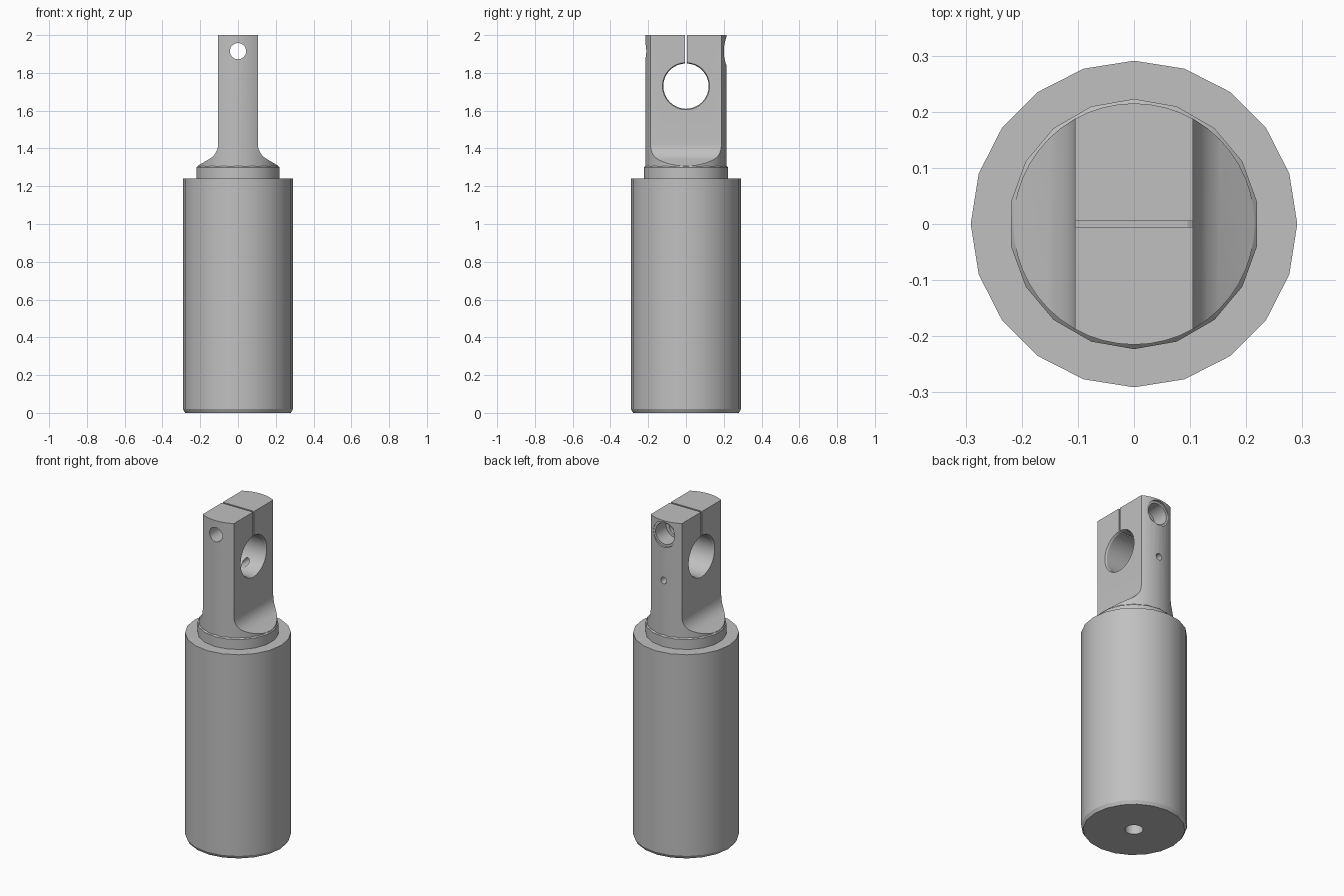
import bpy, bmesh
from math import pi, sin, cos, radians
from mathutils import Matrix

cube = bpy.data.objects.get("Cube")
if cube:
    bpy.data.objects.remove(cube, do_unlink=True)

steel = bpy.data.materials.new("grey_steel")
steel.use_nodes = True
GREY = (0.53, 0.53, 0.53, 1)
steel.diffuse_color = GREY
steel.node_tree.nodes["Principled BSDF"].inputs["Base Color"].default_value = GREY


def make_object(name, bm):
    bmesh.ops.recalc_face_normals(bm, faces=bm.faces)
    mesh = bpy.data.meshes.new(name)
    bm.to_mesh(mesh)
    bm.free()
    mesh.materials.append(steel)
    ob = bpy.data.objects.new(name, mesh)
    bpy.context.collection.objects.link(ob)
    return ob


def turned(name, profile, sides, matrix=Matrix(), start=pi / 2):
    """Closed solid turned from (radius, height) points, then placed by matrix."""
    bm = bmesh.new()
    rings = []
    for r, h in profile:
        angles = [start + 2 * pi * i / sides for i in range(sides)]
        rings.append([bm.verts.new((r * cos(a), r * sin(a), h)) for a in angles])
    for low, high in zip(rings, rings[1:]):
        for i in range(sides):
            j = (i + 1) % sides
            bm.faces.new((low[i], low[j], high[j], high[i]))
    bm.faces.new(rings[0])
    bm.faces.new(rings[-1])
    bmesh.ops.transform(bm, matrix=matrix, verts=bm.verts)
    return make_object(name, bm)


def extruded(name, outline, y0, y1):
    """Prism with an x-z outline running along y."""
    bm = bmesh.new()
    face = bm.faces.new([bm.verts.new((x, y0, z)) for x, z in outline])
    new = bmesh.ops.extrude_face_region(bm, geom=[face])["geom"]
    moved = [v for v in new if isinstance(v, bmesh.types.BMVert)]
    bmesh.ops.translate(bm, vec=(0, y1 - y0, 0), verts=moved)
    return make_object(name, bm)


def boolean(ob, tool, operation="DIFFERENCE"):
    tool.hide_render = True
    mod = ob.modifiers.new("cut", "BOOLEAN")
    mod.operation, mod.solver, mod.object = operation, "EXACT", tool
    bpy.context.view_layer.objects.active = ob
    bpy.ops.object.modifier_apply(modifier=mod.name)
    bpy.data.objects.remove(tool, do_unlink=True)


def along_y(z):
    return Matrix.Translation((0, 0, z)) @ Matrix.Rotation(-pi / 2, 4, "X")


def along_x(z):
    return Matrix.Translation((0, 0, z)) @ Matrix.Rotation(pi / 2, 4, "Y")


# Main barrel with chamfered foot and a centre hole underneath
barrel = turned("barrel", [(0.28, 0), (0.291, 0.02), (0.291, 1.24)], 20)
boolean(barrel, turned("centre_hole", [(0.05, -0.1), (0.05, 0.3)], 24))

# Collar between barrel and shaft
collar = turned("collar", [(0.223, 1.23), (0.223, 1.3), (0.214, 1.309)], 18)

# Shaft, trimmed to two flats that sweep out into the collar
shaft = turned("clamp_shaft", [(0.215, 1.285), (0.215, 2)], 48)
FLAT, FILLET = 0.105, 0.093
side = [(0.24, 1.25), (0.24, 1.293), (0.215, 1.307)]
for deg in range(59, -1, -10):
    a = radians(deg)
    side.append((FLAT + FILLET * (1 - cos(a)), 1.425 - FILLET * sin(a)))
side += [(FLAT, 1.425), (FLAT, 2.1)]
outline = side + [(-x, z) for x, z in reversed(side)]
boolean(shaft, extruded("flats", outline, -0.4, 0.4), "INTERSECT")

# Cross bore with chamfered mouths
bore = [(0.125, -0.2), (0.125, -FLAT), (0.12, -0.095),
        (0.12, 0.095), (0.125, FLAT), (0.125, 0.2)]
boolean(shaft, turned("cross_bore", bore, 32, along_x(1.73)))

# Clamping slit from the bore up through the top
slit = [(-0.3, 1.75), (0.3, 1.75), (0.3, 2.1), (-0.3, 2.1)]
boolean(shaft, extruded("slit", slit, -0.005, 0.005))

# Clamp screw hole with counterbore and shallow spot face at the back
screw = [(0.043, -0.3), (0.043, 0.1), (0.064, 0.1),
         (0.064, 0.2), (0.077, 0.2), (0.077, 0.3)]
boolean(shaft, turned("screw_hole", screw, 32, along_y(1.915)))

# Small pin hole from the back into the bore
boolean(shaft, turned("pin_hole", [(0.02, 0), (0.02, 0.3)], 16, along_y(1.637)))

# Smooth round faces, keep machined edges sharp
for ob in (barrel, collar, shaft):
    bpy.ops.object.select_all(action="DESELECT")
    ob.select_set(True)
    bpy.context.view_layer.objects.active = ob
    bpy.ops.object.shade_smooth_by_angle(angle=radians(23))
